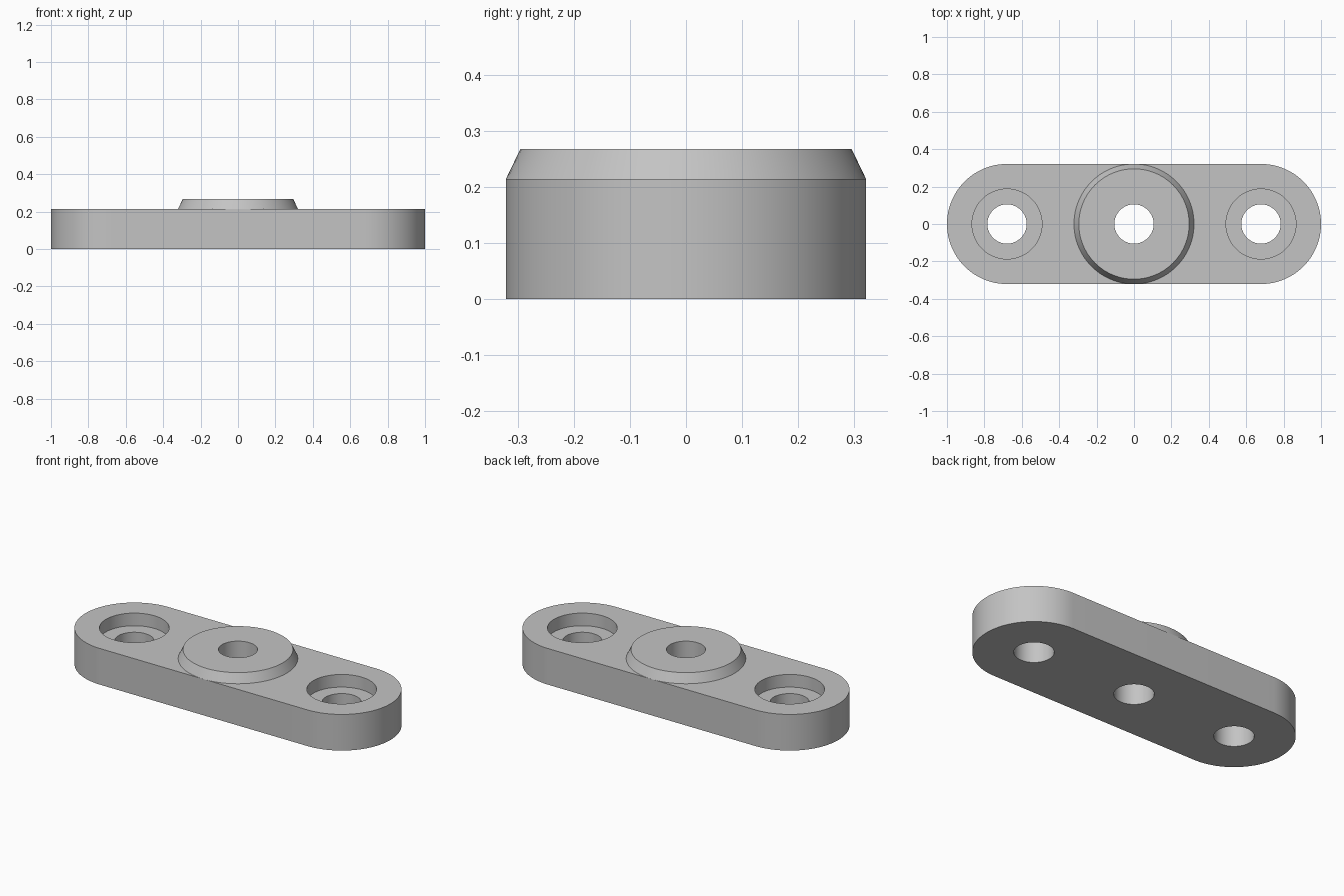
import bpy, bmesh, math

if "Cube" in bpy.data.objects:
    bpy.data.objects.remove(bpy.data.objects["Cube"], do_unlink=True)

R = 0.321             # end radius of the plate and base radius of the boss
SPAN = 1 - R          # distance of the end holes from the middle
PLATE_TOP = 0.214
BOSS_TOP = 0.268
BOSS_TOP_R = 0.295
HOLE_R = 0.105
SINK_R = 0.187
SINK_FLOOR = 0.139
SEG = 96

grey = bpy.data.materials.new("satin grey")
grey.use_nodes = True
colour = (0.55, 0.55, 0.55, 1)
grey.diffuse_color = colour
grey.node_tree.nodes["Principled BSDF"].inputs["Base Color"].default_value = colour


def add_object(name, bm):
    mesh = bpy.data.meshes.new(name)
    bmesh.ops.recalc_face_normals(bm, faces=bm.faces)
    bm.to_mesh(mesh)
    bm.free()
    mesh.materials.append(grey)
    obj = bpy.data.objects.new(name, mesh)
    bpy.context.collection.objects.link(obj)
    return obj


def frustum(name, x, z0, z1, r0, r1):
    bm = bmesh.new()
    bmesh.ops.create_cone(bm, cap_ends=True, segments=SEG, radius1=r0, radius2=r1, depth=z1 - z0)
    bmesh.ops.translate(bm, verts=bm.verts, vec=(x, 0, (z0 + z1) / 2))
    return add_object(name, bm)


def cut(target, cutter):
    cutter.hide_render = True
    mod = target.modifiers.new("cut", "BOOLEAN")
    mod.operation = "DIFFERENCE"
    mod.solver = "EXACT"
    mod.object = cutter
    bpy.context.view_layer.objects.active = target
    bpy.ops.object.modifier_apply(modifier=mod.name)


# Plate with two round ends
bm = bmesh.new()
outline = []
for side in (1, -1):
    for i in range(SEG // 2 + 1):
        a = side * math.pi / 2 - math.pi / 2 + math.pi * (i / (SEG // 2) - 0.5)
        outline.append(bm.verts.new((side * SPAN + R * math.cos(a), R * math.sin(a), 0)))
base = bm.faces.new(outline)
top = bmesh.ops.extrude_face_region(bm, geom=[base], use_keep_orig=True)
bmesh.ops.translate(bm, verts=[v for v in top["geom"] if isinstance(v, bmesh.types.BMVert)],
                    vec=(0, 0, PLATE_TOP))
plate = add_object("plate", bm)

# Tapered boss in the middle
boss = frustum("boss", 0, PLATE_TOP, BOSS_TOP, R, BOSS_TOP_R)

# Through holes and counterbores
cutters = [frustum("hole_cutter", x, -0.1, 0.4, HOLE_R, HOLE_R) for x in (-SPAN, 0, SPAN)]
cut(boss, cutters[1])
cutters += [frustum("counterbore_cutter", x, SINK_FLOOR, 0.4, SINK_R, SINK_R) for x in (-SPAN, SPAN)]
for cutter in cutters:
    cut(plate, cutter)
for cutter in cutters:
    bpy.data.objects.remove(cutter, do_unlink=True)

# Smooth round walls, crisp rims
for obj in (plate, boss):
    bpy.ops.object.select_all(action="DESELECT")
    obj.select_set(True)
    bpy.context.view_layer.objects.active = obj
    bpy.ops.object.shade_smooth_by_angle(angle=math.radians(20))
